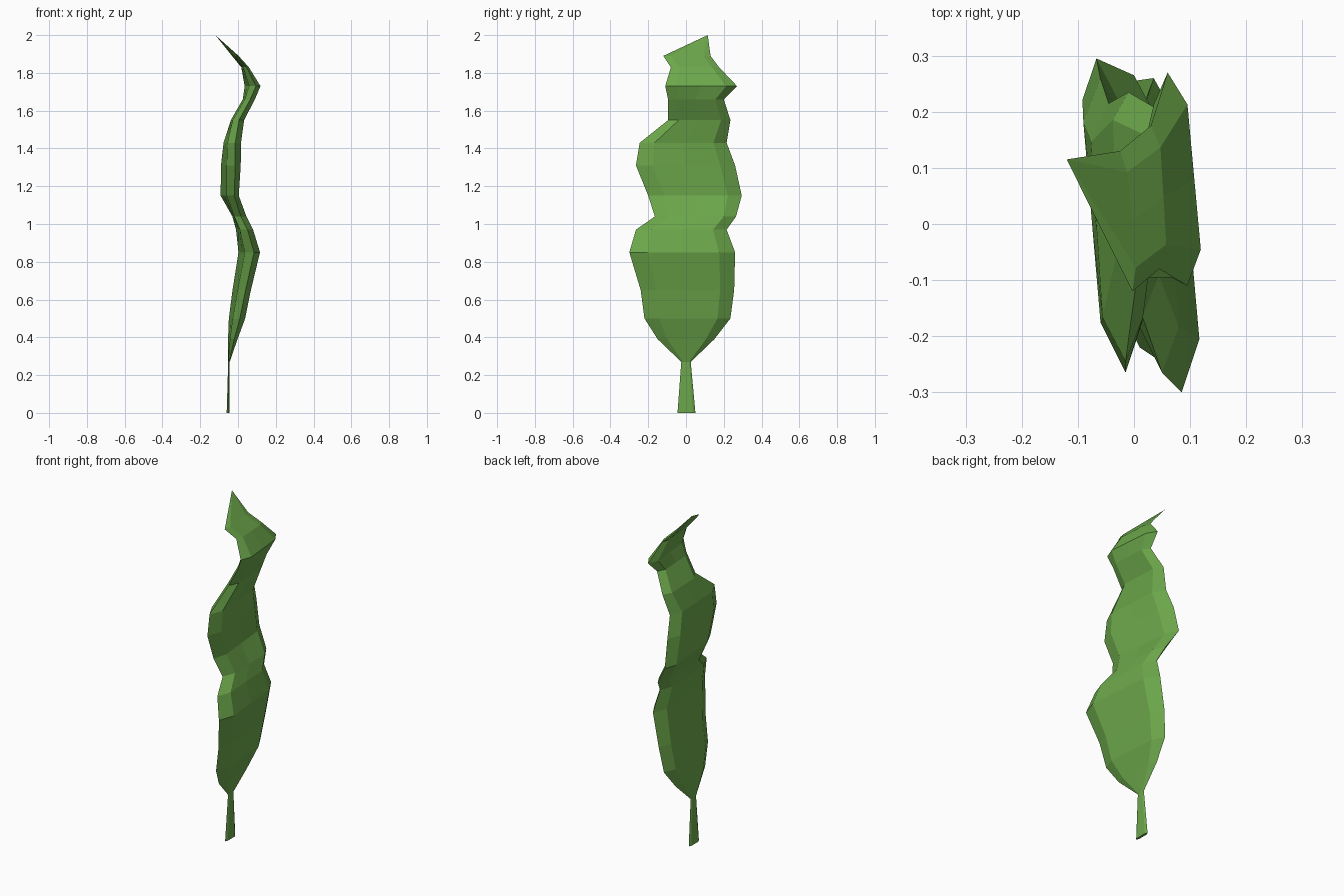
import bpy
import bmesh
from mathutils import Vector

default_cube = bpy.data.objects.get("Cube")
if default_cube:
    bpy.data.objects.remove(default_cube, do_unlink=True)


def flat_material(name, colour):
    material = bpy.data.materials.new(name)
    material.use_nodes = True
    material.diffuse_color = colour
    shader = material.node_tree.nodes["Principled BSDF"]
    shader.inputs["Base Color"].default_value = colour
    shader.inputs["Roughness"].default_value = 0.8
    return material


# Leaf stations from stalk to tip:
# height, front rim y, back rim y, front rim x, back rim x, half thickness
STATIONS = [
    (0, -.045, .05, -.053, -.053, .007),
    (.27, -.025, .025, -.048, -.048, .004),
    (.39, -.15, .15, -.02, -.035, .02),
    (.5, -.22, .235, .01, -.02, .033),
    (.65, -.24, .255, .04, 0, .035),
    (.85, -.3, .26, .085, .035, .04),
    (.97, -.265, .215, .05, .02, .035),
    (1.04, -.165, .265, .015, 0, .032),
    (1.15, -.2, .295, -.02, -.067, .032),
    (1.31, -.265, .26, -.015, -.06, .037),
    (1.43, -.245, .215, -.015, -.045, .036),
    (1.55, -.095, .235, .005, -.01, .03),
    (1.66, -.095, .2, .065, .05, .027),
    (1.73, -.11, .27, .095, .06, .03),
    (1.83, -.08, .175, .045, .03, .015),
    (1.89, -.12, .13, -.003, -.025, .01),
]
TIP = Vector((-.12, .115, 2))

# Positions of the lengthwise ridges across the blade
RIDGES = (.17, .5, .85)


def section(bm, station):
    """Closed lens-shaped ring with sharp front and back rims."""
    z, y_front, y_back, x_front, x_back, half = station
    front = Vector((x_front, y_front, z))
    back = Vector((x_back, y_back, z))
    bulge = Vector((half, 0, 0))
    outer = [front.lerp(back, r) + bulge for r in RIDGES]
    inner = [front.lerp(back, r) - bulge for r in reversed(RIDGES)]
    return [bm.verts.new(p) for p in [front, *outer, back, *inner]]


def build_leaf(name, material):
    bm = bmesh.new()
    rings = [section(bm, station) for station in STATIONS]
    count = len(rings[0])

    # Blade skin between neighbouring sections
    for low, high in zip(rings, rings[1:]):
        for i in range(count):
            j = (i + 1) % count
            bm.faces.new((low[i], low[j], high[j], high[i]))

    # Cut end of the stalk and pointed tip
    bm.faces.new(list(reversed(rings[0])))
    tip = bm.verts.new(TIP)
    for i in range(count):
        bm.faces.new((rings[-1][i], rings[-1][(i + 1) % count], tip))

    bmesh.ops.recalc_face_normals(bm, faces=bm.faces[:])
    mesh = bpy.data.meshes.new(name)
    bm.to_mesh(mesh)
    bm.free()
    mesh.materials.append(material)
    leaf = bpy.data.objects.new(name, mesh)
    bpy.context.collection.objects.link(leaf)
    return leaf


leaf_green = flat_material("leaf green", (.15, .39, .07, 1))
build_leaf("wavy_leaf", leaf_green)
